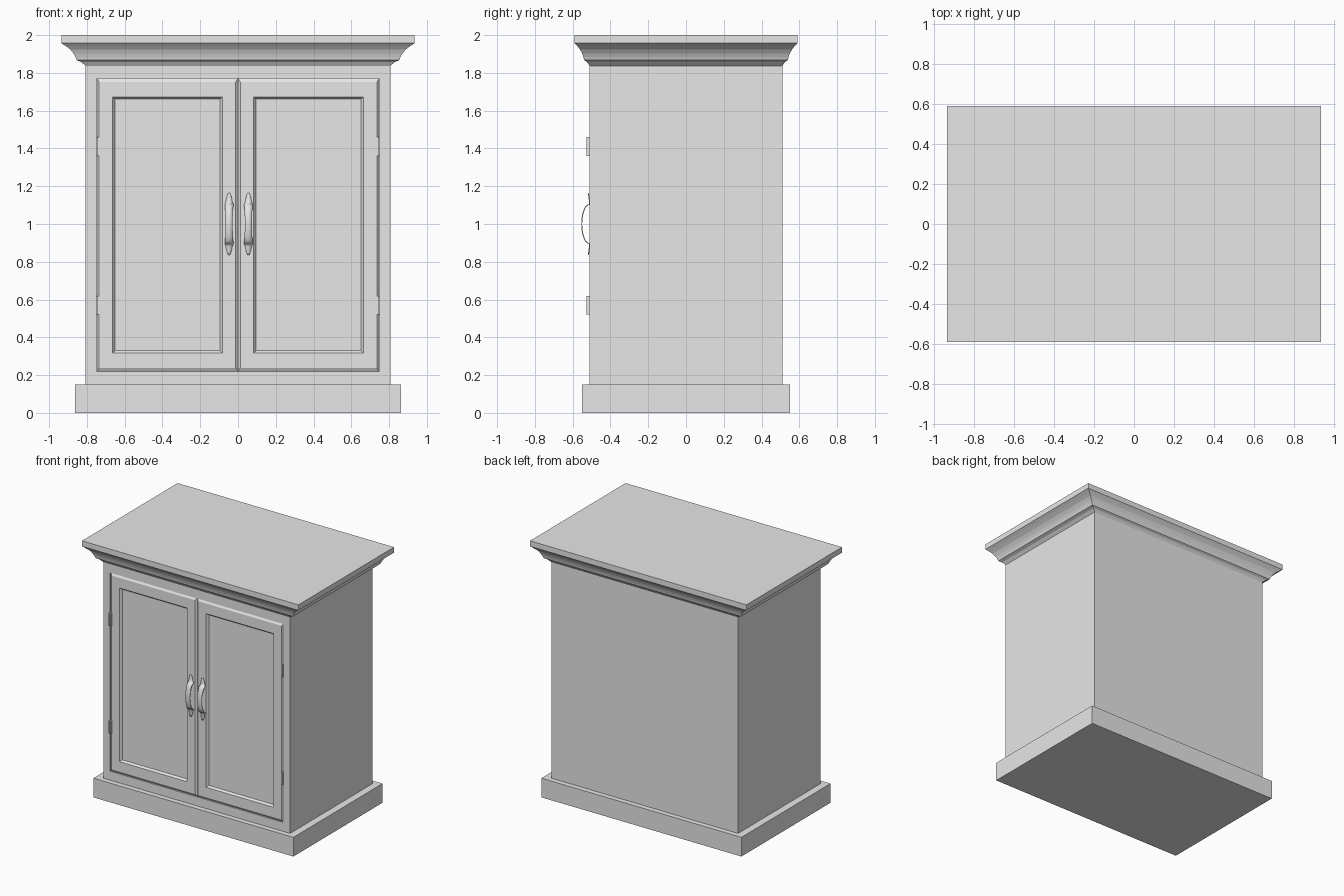
import bpy, bmesh, math

cube = bpy.data.objects.get("Cube")
if cube:
    bpy.data.objects.remove(cube, do_unlink=True)

grey = bpy.data.materials.new("plain_grey")
grey.use_nodes = True
colour = (0.8, 0.8, 0.8, 1)
grey.diffuse_color = colour
grey.node_tree.nodes["Principled BSDF"].inputs["Base Color"].default_value = colour


def finish(name, bm):
    bmesh.ops.recalc_face_normals(bm, faces=bm.faces)
    mesh = bpy.data.meshes.new(name)
    bm.to_mesh(mesh)
    bm.free()
    mesh.materials.append(grey)
    obj = bpy.data.objects.new(name, mesh)
    bpy.context.collection.objects.link(obj)
    return obj


def loft(name, rings, axis):
    """Join rectangles (depth, u0, u1, v0, v1) along an axis and cap both ends."""
    bm = bmesh.new()
    loops = []
    for d, u0, u1, v0, v1 in rings:
        corners = [(u0, v0), (u1, v0), (u1, v1), (u0, v1)]
        loops.append([bm.verts.new((u, d, v) if axis == "y" else (u, v, d))
                      for u, v in corners])
    for a, b in zip(loops, loops[1:]):
        for i in range(4):
            j = (i + 1) % 4
            bm.faces.new((a[i], a[j], b[j], b[i]))
    bm.faces.new(loops[0])
    bm.faces.new(loops[-1])
    return finish(name, bm)


def slab(name, x, y, z0, z1):
    return loft(name, [(z, -x, x, -y, y) for z in (z0, z1)], "z")


W, D = 0.807, 0.51          # half width and half depth of the body
FLOOR = -0.47               # back of the door opening
DOOR_X, DOOR_Z0, DOOR_Z1 = 0.747, 0.22, 1.77

# Plinth and top board
slab("plinth", 0.864, 0.55, 0, 0.15)
slab("top_board", 0.935, 0.59, 1.957, 2.0)

# Carcass with a shallow opening for the doors
outer = (-W, W, 0.15, 1.85)
opening = (-DOOR_X, DOOR_X, DOOR_Z0, DOOR_Z1)
loft("carcass", [(D, *outer), (-D, *outer), (-D, *opening), (FLOOR, *opening)], "y")

# Crown moulding: height and share of the overhang
crown = [(1.837, 0), (1.857, 0.17), (1.867, 0.36), (1.885, 0.42), (1.903, 0.5),
         (1.925, 0.64), (1.943, 0.83), (1.957, 1)]
loft("crown_moulding", [(z, -W - 0.128 * f, W + 0.128 * f, -D - 0.08 * f, D + 0.08 * f)
                        for z, f in crown], "z")


# Doors with chamfered edges and a sunken panel
def door(name, x0, x1):
    def ring(y, inset_x, inset_z):
        return (y, x0 + inset_x, x1 - inset_x, DOOR_Z0 + inset_z, DOOR_Z1 - inset_z)
    loft(name, [ring(FLOOR, 0, 0), ring(-0.5, 0, 0), ring(-D - 0.001, 0.012, 0.018),
                ring(-D - 0.001, 0.083, 0.097), ring(-0.496, 0.095, 0.109)], "y")


# Curved strap handle with flared, tapering feet
def handle(name, x):
    steps = 20
    path = [(-0.518, 1.163, 0.005), (-0.513, 1.145, 0.012), (-0.512, 1.12, 0.017)]
    for i in range(steps + 1):
        t = math.pi * i / steps
        path.append((-0.512 - 0.04 * math.sin(t), 1 + 0.103 * math.cos(t),
                     0.019 + 0.004 * abs(math.cos(t)) ** 3))
    path += [(y, 2 - z, half) for y, z, half in reversed(path[:3])]
    bm = bmesh.new()
    rows = [[bm.verts.new((x + s * half, y, z)) for s in (-1, 1)] for y, z, half in path]
    for a, b in zip(rows, rows[1:]):
        bm.faces.new((a[0], a[1], b[1], b[0]))
    obj = finish(name, bm)
    solid = obj.modifiers.new("thickness", "SOLIDIFY")
    solid.thickness = 0.005
    solid.offset = 0
    bpy.ops.object.select_all(action="DESELECT")
    obj.select_set(True)
    bpy.context.view_layer.objects.active = obj
    bpy.ops.object.shade_smooth_by_angle(angle=math.radians(40))


# Small hinge: a knuckle block with a thin leaf on the door
def hinge(name, side, z):
    for part, near, far, front in (("knuckle", 0.741, 0.751, -0.526),
                                   ("leaf", 0.733, 0.741, -0.517)):
        xs = sorted((side * near, side * far))
        loft(name + "_" + part, [(y, *xs, z - 0.05, z + 0.05) for y in (-0.495, front)], "y")


for label, side in (("right", -1), ("left", 1)):
    door(label + "_door", *sorted((0, side * DOOR_X)))
    handle(label + "_handle", side * 0.051 + 0.004)
    for level, z in (("lower", 0.57), ("upper", 1.41)):
        hinge(f"{label}_{level}_hinge", side, z)
